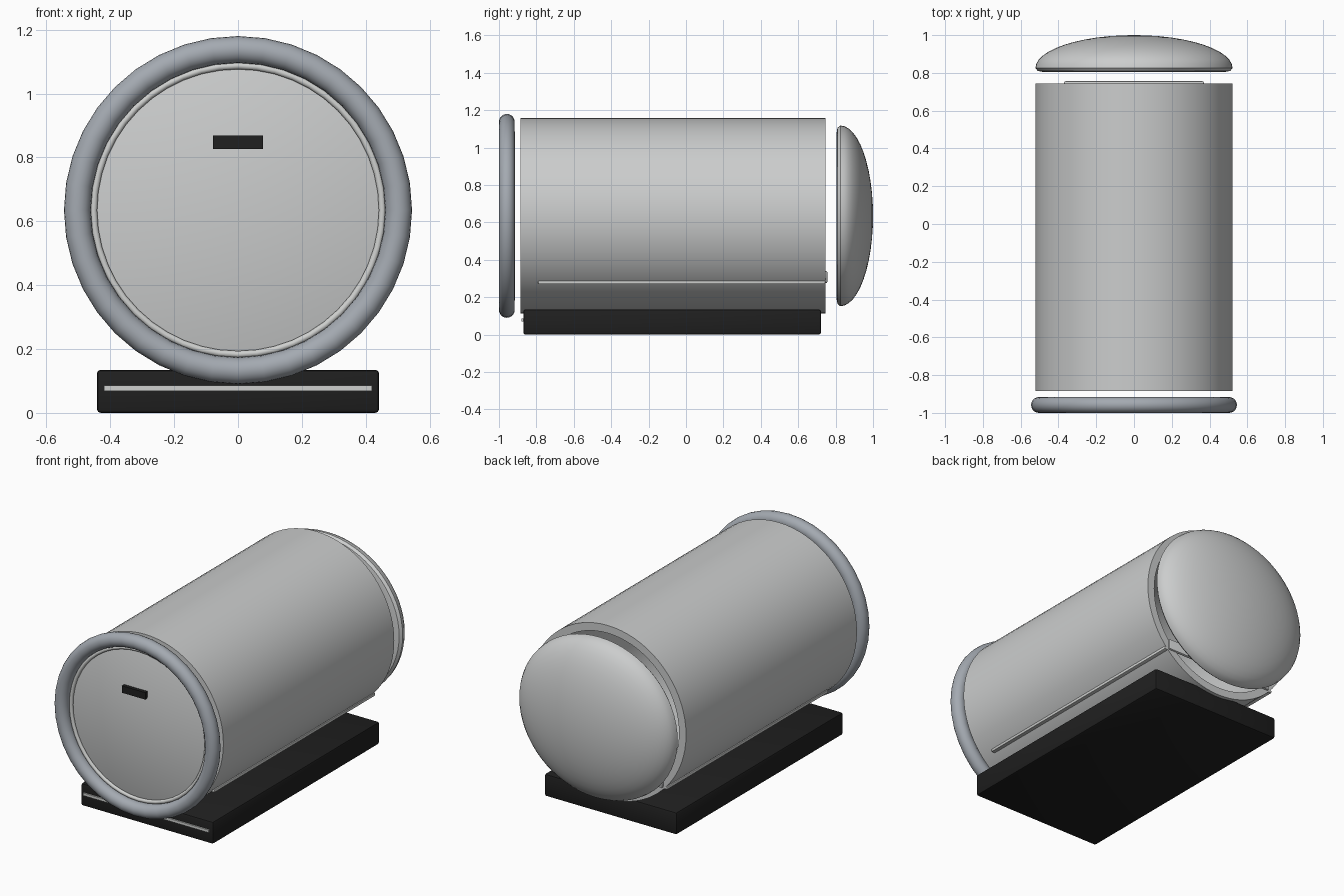
import bpy, bmesh, math

if "Cube" in bpy.data.objects:
    bpy.data.objects.remove(bpy.data.objects["Cube"])

CZ = 0.635  # height of the barrel axis


def mat(name, c):
    m = bpy.data.materials.new(name)
    m.diffuse_color = (*c, 1)
    m.use_nodes = True
    m.node_tree.nodes["Principled BSDF"].inputs["Base Color"].default_value = m.diffuse_color
    return m


STEEL = mat("light steel", (0.60, 0.61, 0.61))
RIM = mat("blue grey metal", (0.37, 0.40, 0.44))
BLACK = mat("black plastic", (0.014, 0.014, 0.014))
TRIM = mat("pale trim", (0.62, 0.63, 0.62))


def finish(name, bm, material, angle=35):
    bmesh.ops.recalc_face_normals(bm, faces=bm.faces)
    me = bpy.data.meshes.new(name)
    bm.to_mesh(me)
    bm.free()
    ob = bpy.data.objects.new(name, me)
    bpy.context.collection.objects.link(ob)
    me.materials.append(material)
    bpy.ops.object.select_all(action='DESELECT')
    ob.select_set(True)
    bpy.context.view_layer.objects.active = ob
    bpy.ops.object.shade_smooth_by_angle(angle=math.radians(angle))
    return ob


def lathe(name, profile, material, closed=False, segs=64, sx=1, sz=1):
    """Revolve (radius, y) points around the barrel axis."""
    bm = bmesh.new()
    rings = []
    for r, y in profile:
        if r == 0:
            rings.append([bm.verts.new((0, y, CZ))] * segs)
        else:
            rings.append([bm.verts.new((r * sx * math.cos(2 * math.pi * i / segs), y,
                                        CZ + r * sz * math.sin(2 * math.pi * i / segs)))
                          for i in range(segs)])
    pairs = list(zip(rings, rings[1:]))
    if closed:
        pairs.append((rings[-1], rings[0]))
    for a, b in pairs:
        for i in range(segs):
            j = (i + 1) % segs
            bm.faces.new(list(dict.fromkeys((a[i], a[j], b[j], b[i]))))
    return finish(name, bm, material)


def box(name, lo, hi, material, bevel=0.0):
    bm = bmesh.new()
    bmesh.ops.create_cube(bm, size=1)
    for v in bm.verts:
        v.co = [(a + b) / 2 + c * (b - a) for a, b, c in zip(lo, hi, v.co)]
    if bevel:
        bmesh.ops.bevel(bm, geom=bm.edges[:], offset=bevel, segments=2,
                        profile=0.5, affect='EDGES')
    return finish(name, bm, material)


def tube_ring(name, major, minor, y, material, segs=48, sides=20):
    pts = [(major + minor * math.cos(2 * math.pi * k / sides),
            y + minor * math.sin(2 * math.pi * k / sides)) for k in range(sides)]
    return lathe(name, pts, material, True, segs)


# barrel: open tube with a thick wall
lathe("barrel_body", [(0.522, -0.885), (0.522, 0.745), (0.475, 0.745), (0.475, -0.885)],
      STEEL, True, 72)

# rear cap: flat-backed dome, a little wider than tall
dome = [(0, 0.805), (0.92, 0.805), (0.975, 0.81), (1, 0.825)]
dome += [(math.cos(t * math.pi / 24), 0.825 + 0.175 * math.sin(t * math.pi / 24))
         for t in range(1, 12)] + [(0, 1.0)]
lathe("rear_cap", dome, STEEL, False, 64, 0.522, 0.483)

# front ring, inner trim ring and domed lid
tube_ring("front_ring", 0.503, 0.042, -0.958, RIM, 40)
tube_ring("lid_trim_ring", 0.452, 0.011, -0.945, TRIM)
lid = [(0, -0.915), (0.452, -0.915), (0.452, -0.94)]
lid += [(0.445 * math.cos(t * math.pi / 20), -0.94 - 0.048 * math.sin(t * math.pi / 20) ** 2)
        for t in range(0, 10)] + [(0, -0.988)]
lathe("front_lid", lid, STEEL)

# lid handle
box("lid_handle", (-0.078, -0.996, 0.826), (0.078, -0.94, 0.868), BLACK)

# base with its front trim line
box("base", (-0.442, -0.87, 0), (0.442, 0.722, 0.135), BLACK, 0.012)
box("base_trim", (-0.42, -0.879, 0.069), (0.42, -0.865, 0.085), TRIM)

# side rails and the bar joining them behind the barrel
for side, name in ((1, "right_rail"), (-1, "left_rail")):
    x = sorted((side * 0.36, side * 0.396))
    box(name, (x[0], -0.79, 0.27), (x[1], 0.745, 0.288), TRIM, 0.004)
box("rear_bar", (-0.37, 0.735, 0.275), (0.37, 0.756, 0.34), STEEL, 0.008)
